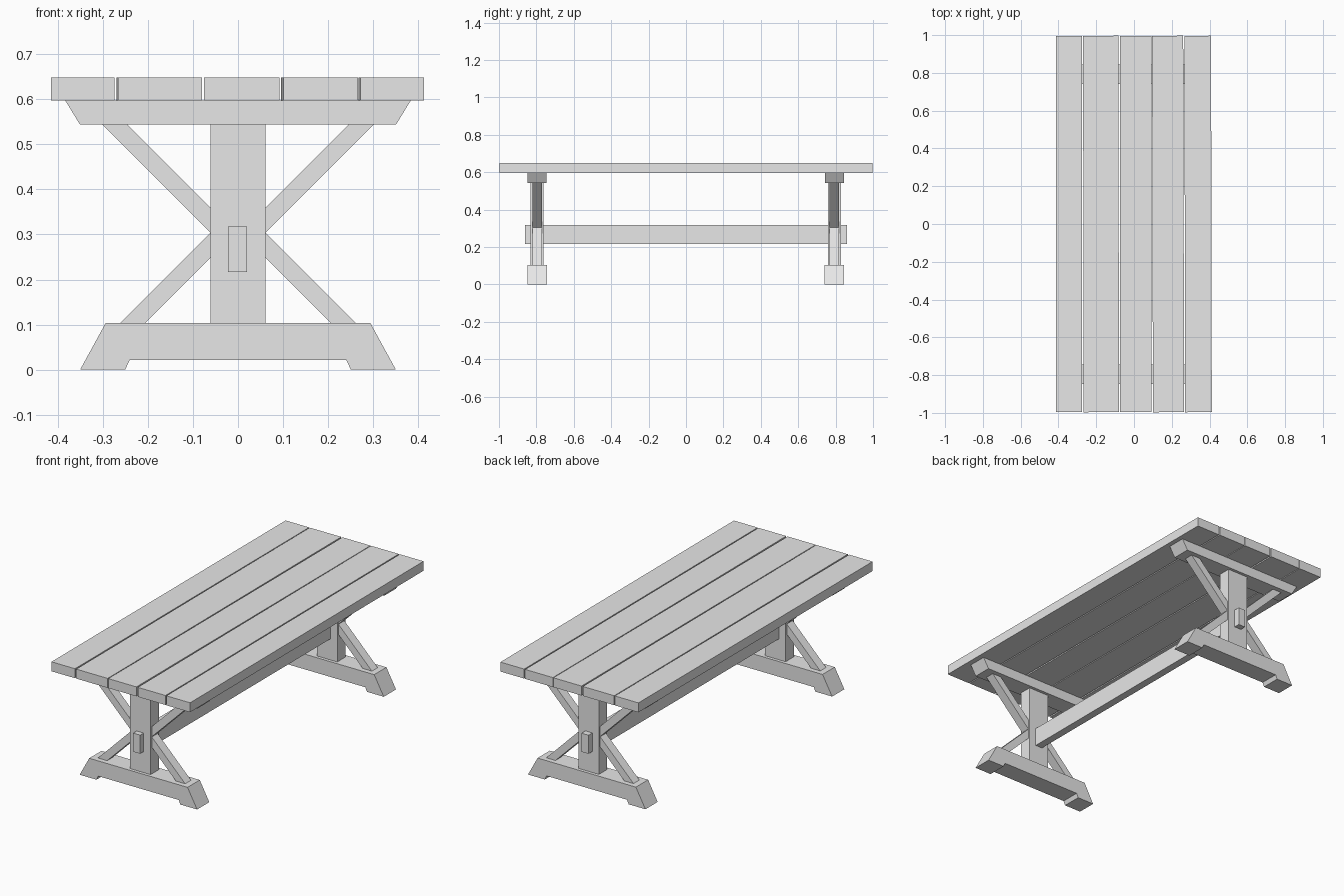
import bpy
from math import radians

cube = bpy.data.objects.get("Cube")
if cube:
    bpy.data.objects.remove(cube, do_unlink=True)

grey = bpy.data.materials.new("plain_grey")
grey.use_nodes = True
grey.diffuse_color = (0.8, 0.8, 0.8, 1)
grey.node_tree.nodes["Principled BSDF"].inputs["Base Color"].default_value = (0.8, 0.8, 0.8, 1)


def extrude_profile(name, outline, y, depth):
    """Solid prism from an (x, z) outline, centred on y."""
    n = len(outline)
    verts = [(x, y + s * depth / 2, z) for s in (-1, 1) for x, z in outline]
    faces = [list(range(n)), list(range(2 * n - 1, n - 1, -1))]
    faces += [(i, i + n, (i + 1) % n + n, (i + 1) % n) for i in range(n)]
    mesh = bpy.data.meshes.new(name)
    mesh.from_pydata(verts, [], faces)
    mesh.materials.append(grey)
    # Make all faces point outwards, whichever way the outline runs
    area = sum(outline[i - 1][0] * outline[i][1] - outline[i][0] * outline[i - 1][1] for i in range(n))
    if area < 0:
        mesh.flip_normals()
    obj = bpy.data.objects.new(name, mesh)
    bpy.context.collection.objects.link(obj)
    return obj


def box(name, x0, x1, z0, z1, y, depth):
    return extrude_profile(name, [(x0, z0), (x1, z0), (x1, z1), (x0, z1)], y, depth)


def symmetric(half):
    """Complete a right-hand half outline with its mirror image."""
    return half + [(-x, z) for x, z in reversed(half)]


# Table top: five planks, laid very slightly out of true
planks = [(-0.414, -0.274, 0), (-0.268, -0.081, 0.1), (-0.075, 0.092, 0),
          (0.098, 0.263, 0.14), (0.269, 0.410, 0.12)]
for i, (x0, x1, yaw) in enumerate(planks):
    mid, half = (x0 + x1) / 2, (x1 - x0) / 2
    plank = box(f"top_plank_{i + 1}", -half, half, 0.597, 0.648, 0, 1.993)
    plank.location.x = mid
    plank.rotation_euler.z = radians(yaw)

# Trestles
foot = symmetric([(0.24, 0.022), (0.25, 0), (0.35, 0), (0.293, 0.104)])
beam = symmetric([(0.35, 0.543), (0.383, 0.597)])
upper = [(0.06, 0.303), (0.30, 0.543), (0.245, 0.543), (0.06, 0.358)]
lower = [(0.06, 0.249), (0.205, 0.104), (0.26, 0.104), (0.06, 0.304)]
for end, y in (("front", -0.796), ("back", 0.793)):
    extrude_profile(f"{end}_foot", foot, y, 0.104)
    extrude_profile(f"{end}_top_beam", beam, y, 0.102)
    box(f"{end}_post", -0.061, 0.061, 0.104, 0.543, y, 0.07)
    for side, s in (("left", 1), ("right", -1)):
        for level, shape in (("upper", upper), ("lower", lower)):
            extrude_profile(f"{end}_{side}_{level}_brace", [(s * x, z) for x, z in shape], y, 0.05)

# Long stretcher through both posts
box("stretcher", -0.022, 0.02, 0.217, 0.317, 0, 1.722)
